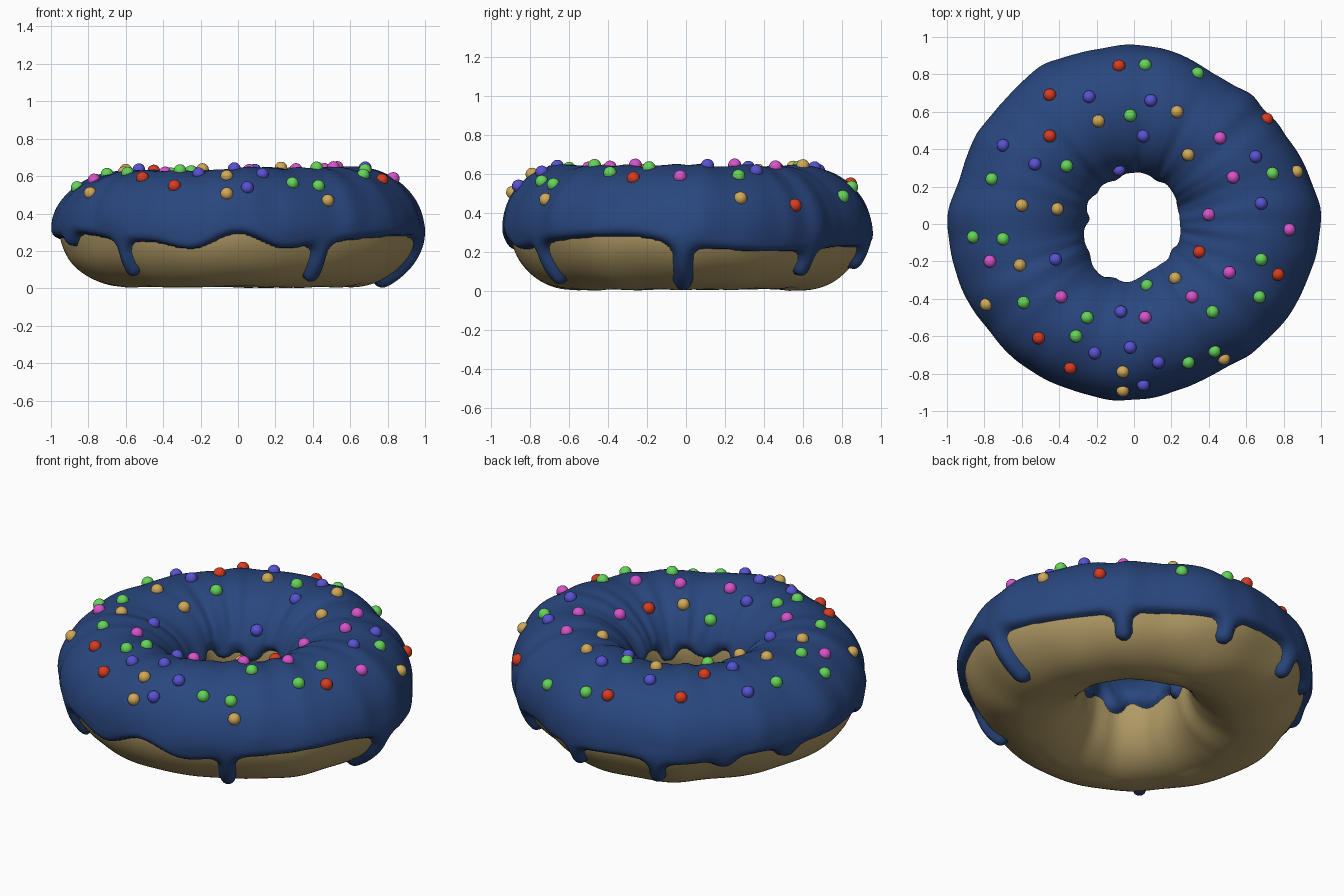
import bpy, bmesh, math
from mathutils import Vector, noise
from mathutils.bvhtree import BVHTree

if "Cube" in bpy.data.objects:
    bpy.data.objects.remove(bpy.data.objects["Cube"])

TAU = math.tau
T = 0.042            # icing thickness
CZ, RZ = 0.301, 0.293
ARC = 0.31           # arc length per radian around the ring section

# icing radius at the outer edge, every 15 degrees, and at the hole, every 30 degrees
OUTER = [.995, .975, .945, .93, .908, .94, .96, .955, .98, .955, .97, .967,
         .995, .985, .975, .958, .957, .953, .943, .917, .903, .93, .962, .975]
HOLE = [.225, .25, .25, .25, .255, .25, .245, .28, .31, .285, .25, .24]
# height of the icing edge on the outside, every 15 degrees
EDGE = [.235, .215, .205, .21, .225, .23, .24, .25, .235, .24, .265, .25,
        .27, .275, .29, .26, .25, .215, .295, .22, .24, .265, .28, .28]
# drips on the outside: angle, height of the tip, half width
DRIPS = [(-59, .055, .05), (-1, .03, .054), (46, .09, .048), (84, .12, .046),
         (115, .11, .044), (138, .20, .05), (161, .20, .05),
         (200, .23, .05), (228, .08, .042)]
# short lobes inside the hole: angle, arc length below the middle, half width
LOBES = [(20, .02, .05), (62, -.01, .045), (110, .02, .045), (140, .0, .04), (175, .02, .05),
         (215, -.01, .045), (248, .02, .045), (285, .0, .05), (325, .01, .045)]


def material(name, rgb):
    m = bpy.data.materials.new(name)
    m.diffuse_color = (*rgb, 1)
    m.use_nodes = True
    m.node_tree.nodes["Principled BSDF"].inputs["Base Color"].default_value = m.diffuse_color
    return m


def ring_value(table, a):
    """Smooth periodic curve through the table (Catmull-Rom)."""
    n = len(table)
    u = (a % TAU) / TAU * n
    i = int(u)
    f = u - i
    p0, p1, p2, p3 = (table[(i + k) % n] for k in (-1, 0, 1, 2))
    return p1 + 0.5 * f * (p2 - p0 + f * (2 * p0 - 5 * p1 + 4 * p2 - p3
                                          + f * (3 * (p1 - p2) + p3 - p0)))


def dough_point(a, p, h=0.0):
    """Point on the lumpy ring: a around the ring, p around its section, h outwards."""
    o, i = ring_value(OUTER, a) - T, ring_value(HOLE, a) + T
    ca, sa = math.cos(a), math.sin(a)
    lump = 0.010 * noise.noise(Vector((ca * 3.2, sa * 3.2, p * 0.35 if p < math.pi else (TAU - p) * 0.35)))
    lump += 0.006 * noise.noise(Vector((ca * 2 + math.cos(p), sa * 2, math.sin(p) * 2 + 5)))
    low = max(-math.sin(p), 0)
    r = (o + i) / 2 + ((o - i) / 2 + lump + h) * math.cos(p) - 0.012 * low
    z = CZ + (RZ + lump + h) * math.sin(p)
    z += 0.012 * ca * max(math.sin(p), 0)      # right side a little higher
    return Vector((r * ca, r * sa, max(z, 0.0)))


def smooth_max(a, b, k=0.085):
    h = max(k - abs(a - b), 0) / k
    return max(a, b) + h * h * k / 4


def angle_gap(a, b):
    return (a - b + math.pi) % TAU - math.pi


def icing_depth(a, p):
    """Signed distance inside the icing outline, measured over the surface."""
    if p <= math.pi / 2:                       # outside of the ring
        w, rad, runs = -p * ARC, 0.9, DRIPS
        edge = math.asin((CZ - ring_value(EDGE, a)) / RZ) * ARC
    else:                                      # inside of the hole
        w, rad, runs = (p - math.pi) * ARC, 0.30, LOBES
        edge = -0.065 + 0.012 * math.sin(4 * a)
    d = edge - w
    for deg, tip, half in runs:
        gap = angle_gap(a, math.radians(deg)) * rad
        if abs(gap) > 0.25:
            continue
        end = tip
        if runs is DRIPS:
            end = math.asin(min((CZ - tip) / RZ, 0.95)) * ARC
        end -= half
        f = min(max(w / end, 0), 1) if end > 0.03 else 1
        below = max(w - end, 0)
        d = smooth_max(d, half * (0.75 + 0.25 * f) - math.hypot(gap, below))
    return d


def ring_mesh(name, n, m, point, mat, keep=None):
    bm = bmesh.new()
    grid, ok = [], []
    for i in range(n):
        row, flags = [], []
        for j in range(m):
            a, p = TAU * i / n, TAU * j / m - math.pi / 2
            row.append(bm.verts.new(point(a, p)))
            flags.append(keep(a, p) if keep else True)
        grid.append(row)
        ok.append(flags)
    for i in range(n):
        for j in range(m):
            k, l = (i + 1) % n, (j + 1) % m
            if ok[i][j] or ok[k][j] or ok[k][l] or ok[i][l]:
                f = bm.faces.new((grid[i][j], grid[k][j], grid[k][l], grid[i][l]))
                f.smooth = True
    bmesh.ops.delete(bm, geom=[v for v in bm.verts if not v.link_faces], context='VERTS')
    me = bpy.data.meshes.new(name)
    bm.to_mesh(me)
    tree = BVHTree.FromBMesh(bm)
    bm.free()
    me.materials.append(mat)
    bpy.context.collection.objects.link(bpy.data.objects.new(name, me))
    return tree


def icing_point(a, p):
    d = icing_depth(a, p)
    if d < 0:
        return dough_point(a, p, max(d, -0.03) * 0.8)
    u = 1 - min(d / 0.045, 1)
    h = T * math.sqrt(1 - u * u)
    # soft radial folds in the icing
    fold = noise.noise(Vector((math.cos(a) * 6, math.sin(a) * 6, p * 0.5)))
    return dough_point(a, p, h + 0.014 * fold * min(d / 0.1, 1))


# dough and icing
ring_mesh("dough", 180, 72, dough_point, material("dough tan", (.43, .32, .13)))
icing = ring_mesh("icing", 420, 168, icing_point, material("icing blue", (.022, .062, .21)),
                  lambda a, p: icing_depth(a, p) > -0.025)

# round sprinkles, one list of x, y positions per colour
SPRINKLES = {
    "red": ((.68, .045, .015), [(-.08, .845), (-.45, .69), (-.45, .47), (.71, .56), (.35, -.15),
            (.77, -.27), (-.51, -.61), (-.34, -.77)]),
    "green": ((.13, .66, .10), [(.06, .85), (.34, .805), (-.02, .58), (-.36, .31), (-.76, .24),
              (.74, .27), (-.86, -.07), (-.7, -.08), (.68, -.19), (.67, -.39), (.07, -.33),
              (.42, -.47), (-.59, -.42), (-.25, -.5), (-.31, -.6), (.29, -.74), (.43, -.68)]),
    "violet": ((.095, .085, .64), [(-.24, .68), (.09, .66), (-.7, .42), (-.53, .32), (.05, .47),
               (-.08, .29), (.65, .36), (.68, .11), (-.42, -.19), (-.07, -.47), (-.21, -.69),
               (-.02, -.66), (.13, -.74), (.05, -.86)]),
    "pink": ((.68, .085, .60), [(.46, .46), (.53, .25), (.4, .05), (.83, -.03), (.51, -.26),
             (.31, -.39), (.06, -.5), (-.39, -.39), (-.77, -.2)]),
    "gold": ((.64, .40, .10), [(-.19, .55), (.23, .6), (.29, .37), (.87, .28), (-.6, .1),
             (-.41, .08), (-.61, -.22), (-.79, -.43), (.22, -.29), (-.06, -.79), (-.06, -.89),
             (.48, -.72)]),
}
for name, (rgb, spots) in SPRINKLES.items():
    bm = bmesh.new()
    for x, y in spots:
        hit, normal, _, _ = icing.ray_cast(Vector((x, y, 2)), Vector((0, 0, -1)))
        if hit is None:
            continue
        ball = bmesh.ops.create_uvsphere(bm, u_segments=16, v_segments=10, radius=0.034)
        for v in ball["verts"]:
            v.co += hit + Vector((0, 0, 0.002))
    for f in bm.faces:
        f.smooth = True
    me = bpy.data.meshes.new(name + "_sprinkles")
    bm.to_mesh(me)
    bm.free()
    me.materials.append(material("sprinkle " + name, rgb))
    bpy.context.collection.objects.link(bpy.data.objects.new(name + "_sprinkles", me))
